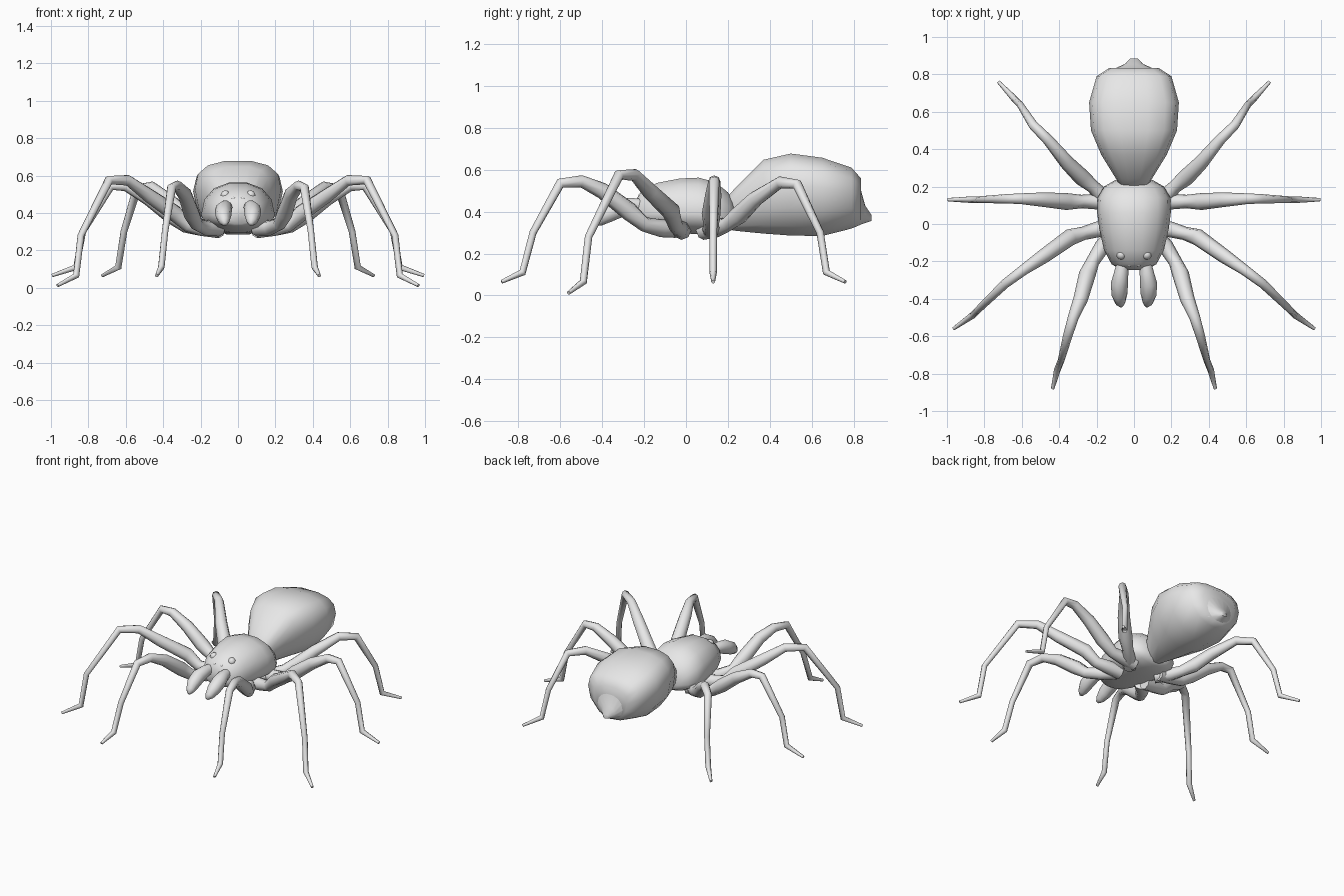
import bpy, bmesh, math
from mathutils import Vector

cube = bpy.data.objects.get("Cube")
if cube:
    bpy.data.objects.remove(cube, do_unlink=True)

grey = bpy.data.materials.new("plain_grey")
grey.use_nodes = True
grey.diffuse_color = (0.8, 0.8, 0.8, 1)
grey.node_tree.nodes["Principled BSDF"].inputs["Base Color"].default_value = (0.8, 0.8, 0.8, 1)
parts = []


def loft(name, rings):
    """Skin a closed mesh over a list of point rings."""
    bm = bmesh.new()
    loops = [[bm.verts.new(p) for p in ring] for ring in rings]
    n = len(loops[0])
    for a, b in zip(loops, loops[1:]):
        for i in range(n):
            j = (i + 1) % n
            bm.faces.new((a[i], a[j], b[j], b[i]))
    bm.faces.new(loops[0])
    bm.faces.new(loops[-1])
    bmesh.ops.recalc_face_normals(bm, faces=bm.faces)
    finish(name, bm)


def finish(name, bm):
    mesh = bpy.data.meshes.new(name)
    bm.to_mesh(mesh)
    bm.free()
    mesh.materials.append(grey)
    obj = bpy.data.objects.new(name, mesh)
    bpy.context.collection.objects.link(obj)
    parts.append(obj)


def body(name, sections, mid, power, sides=14):
    """Sections are y, half width, top, bottom; mid is the height of the widest line."""
    rings = []
    for y, w, top, bottom in sections:
        centre = bottom + (top - bottom) * mid
        ring = []
        for i in range(sides):
            a = math.tau * i / sides
            c, s = math.cos(a), math.sin(a)
            e = power if s > 0 else 0.95
            height = top - centre if s > 0 else centre - bottom
            ring.append((w * math.copysign(abs(c) ** e, c), y,
                         centre + height * math.copysign(abs(s) ** e, s)))
        rings.append(ring)
    loft(name, rings)


def tube(name, path, radii, sides=8):
    """Tapered limb along a path."""
    pts = [Vector(p) for p in path]
    rings = []
    for i, p in enumerate(pts):
        before = (p - pts[max(i - 1, 0)]).normalized()
        after = (pts[min(i + 1, len(pts) - 1)] - p).normalized()
        t = (before + after).normalized()
        side = t.cross(Vector((0, 0, 1))).normalized()
        up = side.cross(t)
        rings.append([p + radii[i] * (side * math.cos(a) + up * math.sin(a))
                      for a in (math.tau * k / sides for k in range(sides))])
    loft(name, rings)


def ball(name, centre, r):
    bm = bmesh.new()
    bmesh.ops.create_uvsphere(bm, u_segments=10, v_segments=6, radius=r)
    bmesh.ops.translate(bm, verts=bm.verts, vec=centre)
    finish(name, bm)


# Abdomen, tapering to the spinneret
body("abdomen", [
    (0.16, 0.05, 0.43, 0.32), (0.24, 0.095, 0.52, 0.305), (0.37, 0.175, 0.65, 0.29),
    (0.5, 0.23, 0.68, 0.28), (0.65, 0.24, 0.66, 0.278), (0.79, 0.2, 0.612, 0.315),
    (0.835, 0.13, 0.56, 0.335)], 0.62, 0.75)
body("spinneret", [
    (0.82, 0.13, 0.56, 0.33), (0.855, 0.05, 0.43, 0.345), (0.885, 0.02, 0.385, 0.355)], 0.5, 0.9)

# Head and thorax in one shell
body("cephalothorax", [
    (-0.245, 0.07, 0.45, 0.34), (-0.215, 0.12, 0.495, 0.325), (-0.14, 0.16, 0.54, 0.31),
    (-0.03, 0.185, 0.562, 0.295), (0.06, 0.197, 0.566, 0.29), (0.14, 0.195, 0.545, 0.29),
    (0.2, 0.16, 0.495, 0.3), (0.235, 0.1, 0.44, 0.32)], 0.36, 0.9)

# Leg paths from hip to foot, on the +x side
legs = {
    "front": [(.1, -.05, .32), (.17, -.12, .32), (.22, -.2, .34), (.25, -.27, .4),
              (.285, -.4, .5), (.325, -.5, .545), (.355, -.6, .535), (.39, -.73, .3),
              (.41, -.78, .11), (.435, -.88, .065)],
    "second": [(.1, -.02, .31), (.2, -.03, .32), (.27, -.05, .335), (.34, -.07, .4),
               (.48, -.17, .495), (.59, -.245, .575), (.69, -.32, .575), (.84, -.465, .28),
               (.865, -.49, .065), (.965, -.56, .012)],
    "third": [(.1, .12, .31), (.2, .12, .32), (.28, .12, .33), (.36, .12, .39),
              (.48, .13, .48), (.6, .135, .545), (.68, .135, .545), (.83, .13, .3),
              (.865, .13, .11), (.995, .13, .065)],
    "rear": [(.1, .08, .31), (.17, .15, .32), (.22, .2, .34), (.28, .25, .38),
             (.36, .33, .46), (.46, .45, .54), (.54, .53, .53), (.61, .64, .3),
             (.64, .67, .11), (.725, .76, .065)],
}
leg_radii = [.045, .042, .036, .045, .039, .029, .025, .018, .018, .009]

for side, sx in (("left", 1), ("right", -1)):
    def flip(p):
        return (p[0] * sx, p[1], p[2])

    for name, path in legs.items():
        tube(f"{name}_leg_{side}", [flip(p) for p in path], leg_radii)

    # Jaws and eyes
    jaw = [(.06, -.2, .43), (.068, -.26, .43), (.078, -.32, .415), (.078, -.38, .385),
           (.073, -.42, .355), (.068, -.44, .34)]
    tube(f"jaw_{side}", [flip(p) for p in jaw], [.03, .038, .046, .042, .028, .01], 10)
    ball(f"large_eye_{side}", flip((.068, -.165, .495)), .026)
    ball(f"small_eye_{side}", flip((.025, -.215, .475)), .013)

# Smooth shading with sharp creases kept
bpy.ops.object.select_all(action="DESELECT")
for obj in parts:
    obj.select_set(True)
bpy.context.view_layer.objects.active = parts[0]
bpy.ops.object.shade_smooth_by_angle(angle=math.radians(60))
